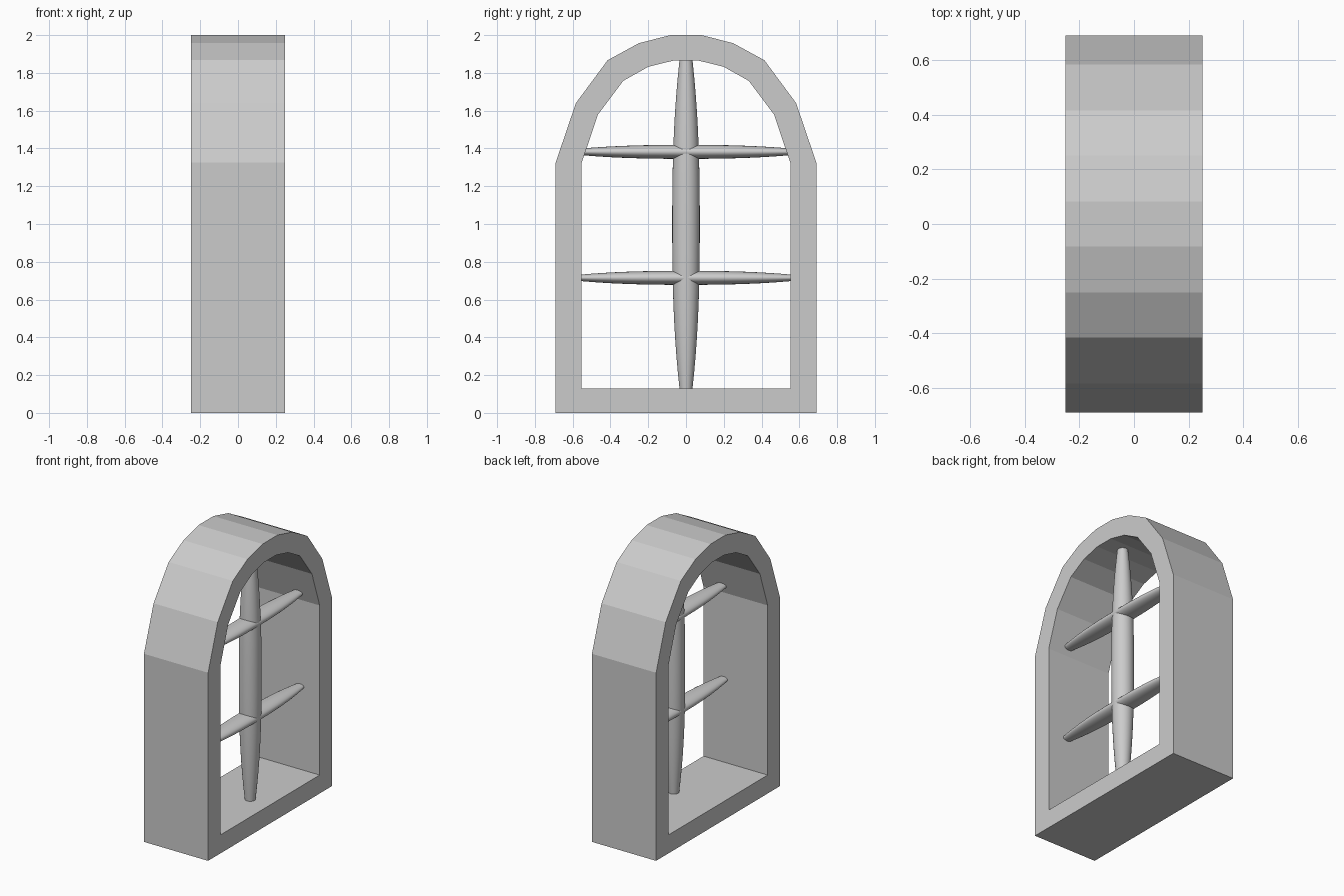
import bpy, bmesh, math
from mathutils import Vector

if "Cube" in bpy.data.objects:
    bpy.data.objects.remove(bpy.data.objects["Cube"])

grey = bpy.data.materials.new("plain_grey")
grey.diffuse_color = (0.6, 0.6, 0.6, 1)
grey.use_nodes = True
grey.node_tree.nodes["Principled BSDF"].inputs["Base Color"].default_value = grey.diffuse_color


def add_object(name, bm):
    bmesh.ops.recalc_face_normals(bm, faces=bm.faces)
    mesh = bpy.data.meshes.new(name)
    bm.to_mesh(mesh)
    bm.free()
    mesh.materials.append(grey)
    obj = bpy.data.objects.new(name, mesh)
    bpy.context.collection.objects.link(obj)
    return obj


def mirrored(half):
    return half + [(-y, z) for y, z in reversed(half)]


# Arched frame: outer and inner outlines joined into a ring, flat faceted
outer = mirrored([(0.69, 0), (0.69, 1.325), (0.583, 1.64),
                  (0.415, 1.867), (0.25, 1.957), (0.083, 2.0)])
inner = mirrored([(0.552, 0.13), (0.552, 1.325), (0.466, 1.58),
                  (0.332, 1.758), (0.2, 1.832), (0.067, 1.865)])
bm = bmesh.new()
loops = [[bm.verts.new((x, y, z)) for y, z in outline]
         for x, outline in ((-0.25, outer), (0.25, outer), (0.25, inner), (-0.25, inner))]
n = len(outer)
for k in range(4):
    a, b = loops[k], loops[(k + 1) % 4]
    for i in range(n):
        j = (i + 1) % n
        bm.faces.new((a[i], a[j], b[j], b[i]))
add_object("arched_frame", bm)


# Glazing bars: spindles that swell in the middle and taper to half at the ends
def spindle(name, start, end, depth, width, rings=20, sides=32):
    start, end = Vector(start), Vector(end)
    side = Vector((1, 0, 0)).cross((end - start).normalized())
    bm = bmesh.new()
    sections = []
    for r in range(rings + 1):
        t = r / rings
        swell = 1 - 0.53 * abs(2 * t - 1) ** 2.5
        centre = start.lerp(end, t)
        sections.append([bm.verts.new(
            centre + Vector((depth * swell * math.cos(a), 0, 0)) + side * (width * swell * math.sin(a)))
            for a in (2 * math.pi * s / sides for s in range(sides))])
    for a, b in zip(sections, sections[1:]):
        for i in range(sides):
            j = (i + 1) % sides
            bm.faces.new((a[i], a[j], b[j], b[i]))
    bm.faces.new(sections[0])
    bm.faces.new(sections[-1])
    obj = add_object(name, bm)
    bpy.ops.object.select_all(action='DESELECT')
    obj.select_set(True)
    bpy.context.view_layer.objects.active = obj
    bpy.ops.object.shade_smooth_by_angle(angle=math.radians(40))


# The bars sit towards the +x opening of the frame
X = 0.095
spindle("vertical_bar", (X, 0, 0.128), (X, 0, 1.868), 0.073, 0.073)
for label, z in (("lower", 0.715), ("upper", 1.382)):
    spindle(label + "_crossbar", (X, -0.555, z), (X, 0.555, z), 0.07, 0.037)
